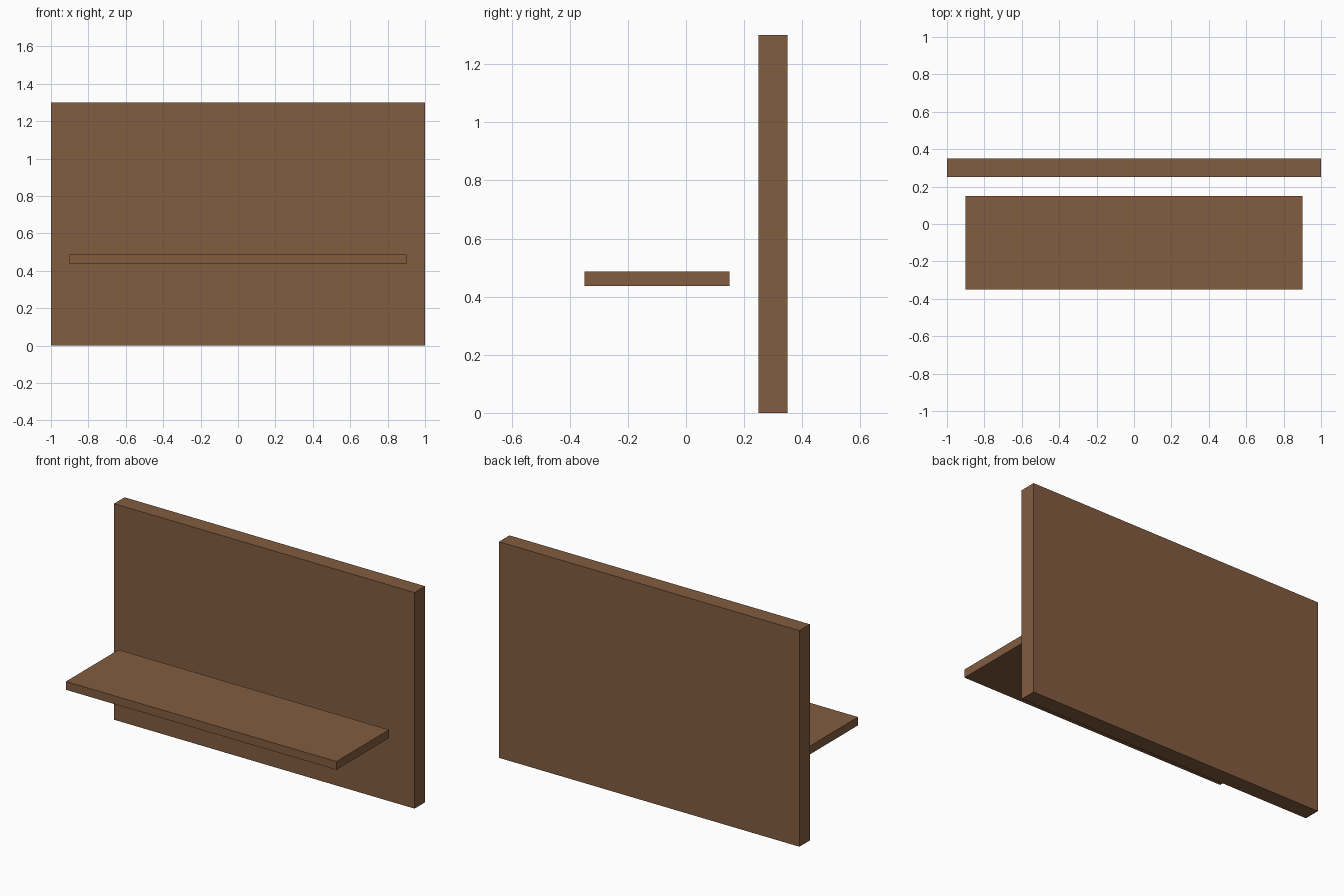
import bpy

if "Cube" in bpy.data.objects:
    bpy.data.objects.remove(bpy.data.objects["Cube"])

# One brown for both boards
brown = bpy.data.materials.new("wood_brown")
brown.diffuse_color = (0.224, 0.107, 0.051, 1.0)
brown.use_nodes = True
brown.node_tree.nodes["Principled BSDF"].inputs["Base Color"].default_value = brown.diffuse_color


def board(name, size, center):
    bpy.ops.mesh.primitive_cube_add(size=1, location=center)
    obj = bpy.context.object
    obj.name = name
    obj.scale = size
    bpy.ops.object.transform_apply(location=False, rotation=False, scale=True)
    obj.data.materials.append(brown)
    return obj


# Upright back panel
board("back_panel", (2.0, 0.1, 1.3), (0, 0.3, 0.65))

# Horizontal shelf, floating in front of the panel
board("shelf", (1.8, 0.5, 0.05), (0, -0.1, 0.461))
